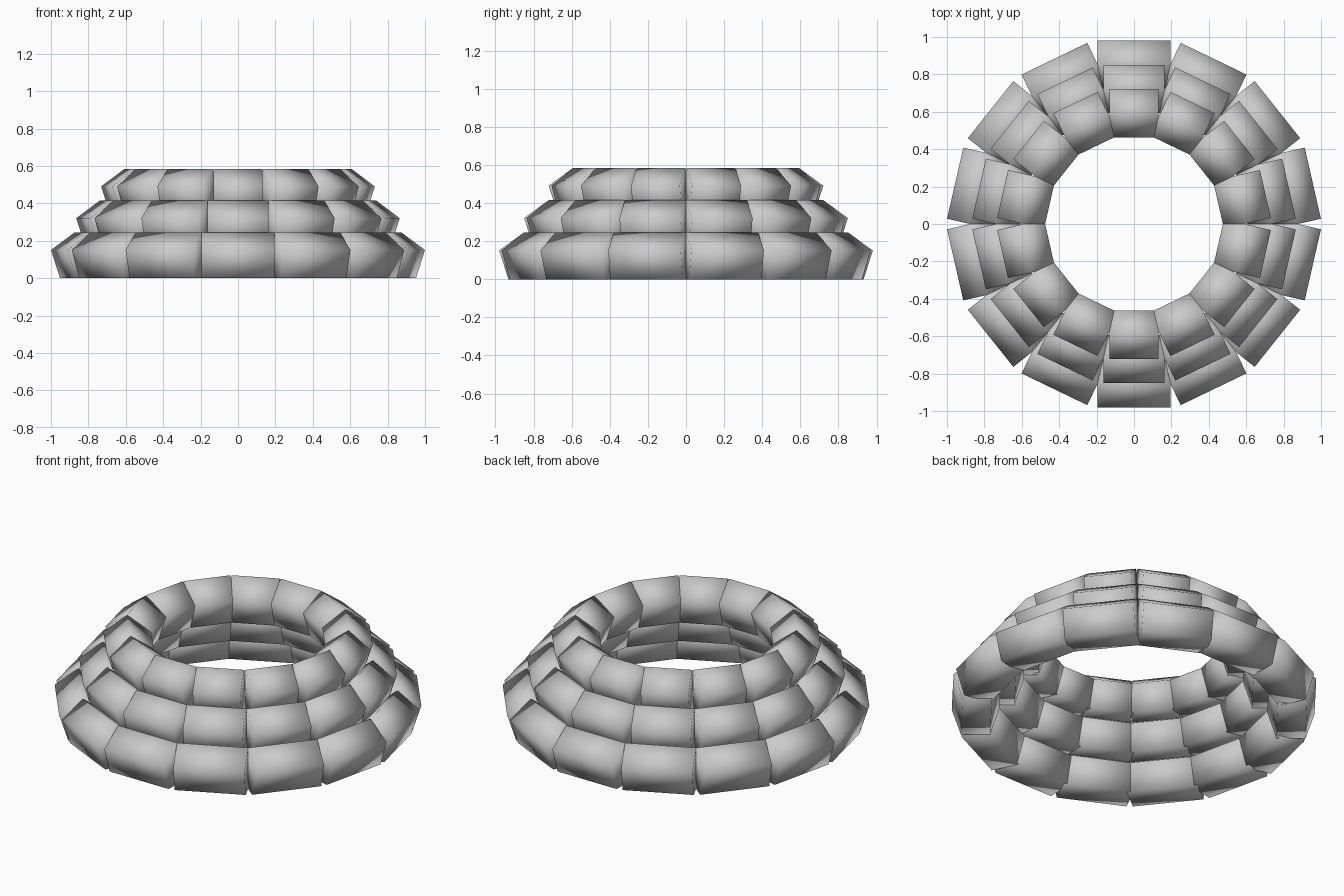
import bpy, bmesh, math
from mathutils import Matrix

if "Cube" in bpy.data.objects:
    bpy.data.objects.remove(bpy.data.objects["Cube"])

SIDES = 5      # each stone is a pentagonal prism, apex up
COUNT = 14     # stones per ring
R = 0.1353     # pentagon radius
FLAT = R * math.cos(math.pi / SIDES)   # centre to flat base


def stone_ring(name, radius, length, base_z):
    bm = bmesh.new()
    # lay the prism along the ring's tangent (x), with one corner pointing up
    profile = [(R * math.sin(2 * math.pi * i / SIDES),
                R * math.cos(2 * math.pi * i / SIDES)) for i in range(SIDES)]
    for k in range(COUNT):
        turn = Matrix.Rotation(2 * math.pi * k / COUNT, 4, 'Z')
        place = turn @ Matrix.Translation((0, radius, base_z + FLAT))
        ends = []
        for x in (-length / 2, length / 2):
            verts = [bm.verts.new((x, y, z)) for y, z in profile]
            bmesh.ops.transform(bm, matrix=place, verts=verts)
            ends.append(verts)
        a, b = ends
        bm.faces.new(a)
        bm.faces.new(b[::-1])
        for i in range(SIDES):
            j = (i + 1) % SIDES
            bm.faces.new((a[i], b[i], b[j], a[j]))
    bmesh.ops.recalc_face_normals(bm, faces=bm.faces)
    for f in bm.faces:
        f.smooth = True
    mesh = bpy.data.meshes.new(name)
    bm.to_mesh(mesh)
    bm.free()
    obj = bpy.data.objects.new(name, mesh)
    bpy.context.collection.objects.link(obj)
    return obj


# three stacked courses, each narrower than the one below
stone_ring("lower_stone_ring", 0.852, 0.39, 0.0)
stone_ring("middle_stone_ring", 0.721, 0.328, 0.17)
stone_ring("upper_stone_ring", 0.592, 0.262, 0.34)
